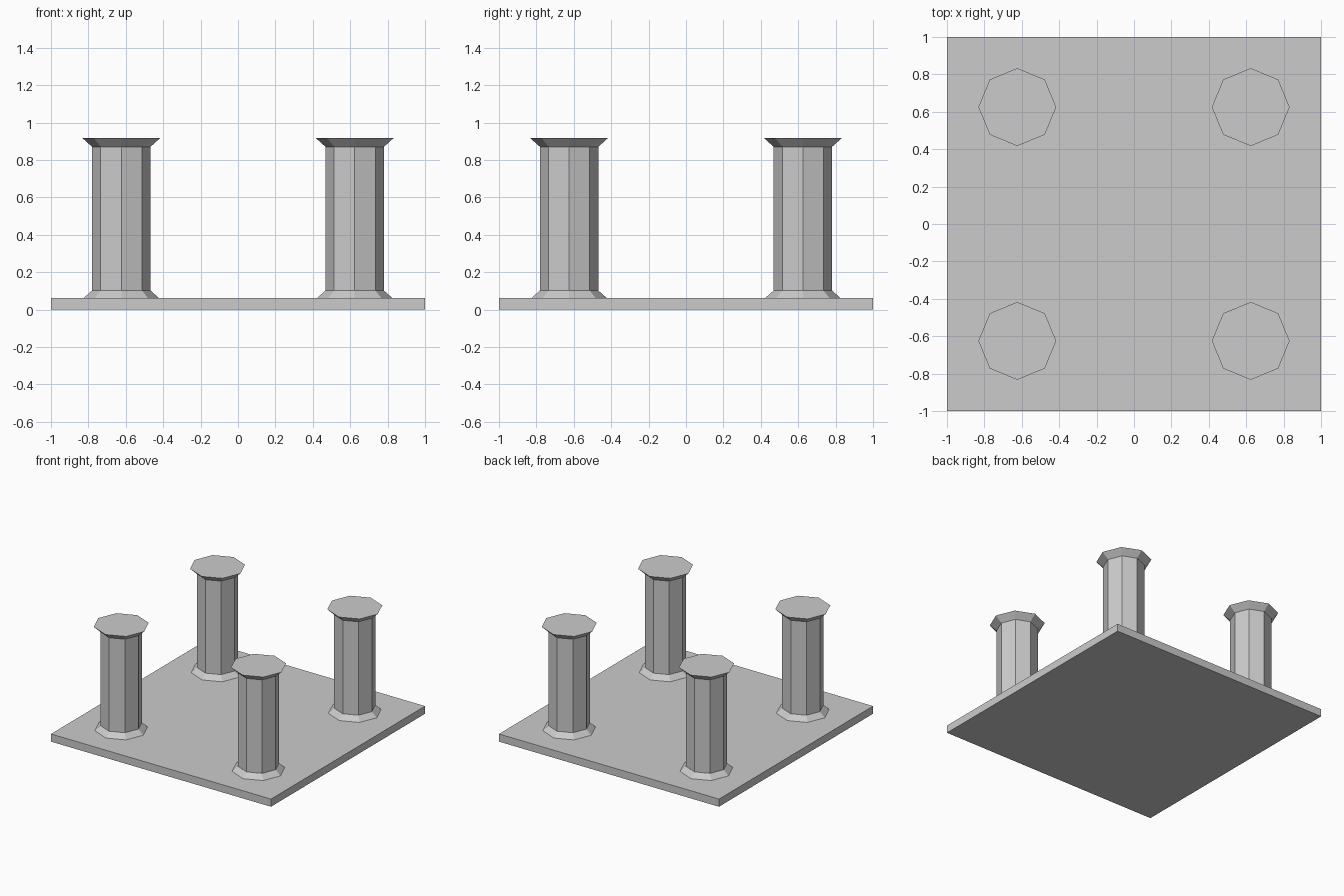
import bpy, bmesh
from math import cos, sin, pi

if "Cube" in bpy.data.objects:
    bpy.data.objects.remove(bpy.data.objects["Cube"])


def finish(name, bm):
    bmesh.ops.recalc_face_normals(bm, faces=bm.faces)
    mesh = bpy.data.meshes.new(name)
    bm.to_mesh(mesh)
    bm.free()
    obj = bpy.data.objects.new(name, mesh)
    bpy.context.collection.objects.link(obj)
    return obj


def octagonal_column(name, cx, cy, profile, sides=8):
    """Loft octagon rings along a (radius, height) profile and cap both ends."""
    bm = bmesh.new()
    rings = [[bm.verts.new((cx + r * cos(2 * pi * i / sides),
                            cy + r * sin(2 * pi * i / sides), z))
              for i in range(sides)] for r, z in profile]
    for a, b in zip(rings, rings[1:]):
        for i in range(sides):
            j = (i + 1) % sides
            bm.faces.new((a[i], a[j], b[j], b[i]))
    bm.faces.new(rings[0])
    bm.faces.new(rings[-1])
    return finish(name, bm)


# Square floor slab
bm = bmesh.new()
bmesh.ops.create_cube(bm, size=1)
for v in bm.verts:
    v.co = (v.co.x * 2, v.co.y * 2, (v.co.z + 0.5) * 0.063)
finish("floor_slab", bm)

# Four columns with flared foot (slightly sunk into the slab) and flared cap
PROFILE = [(0.21, 0.054), (0.156, 0.102), (0.156, 0.87), (0.208, 0.917)]
for side, sx in (("left", -1), ("right", 1)):
    for end, sy in (("front", -1), ("back", 1)):
        octagonal_column(f"{end}_{side}_column", sx * 0.624, sy * 0.625, PROFILE)
